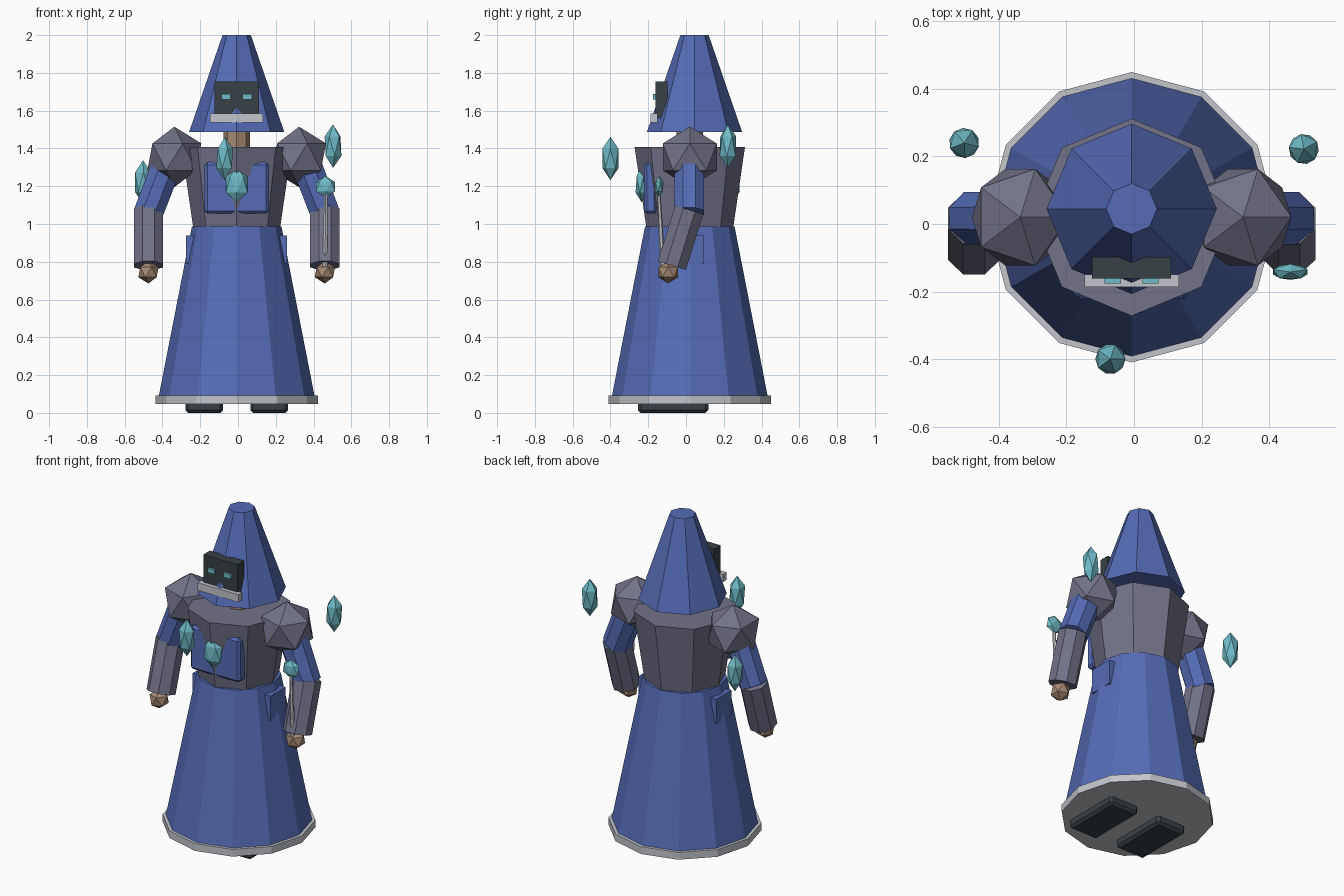
import bpy, bmesh, math
from mathutils import Vector, Matrix

if "Cube" in bpy.data.objects:
    bpy.data.objects.remove(bpy.data.objects["Cube"])

CX, CY = -0.007, 0.02   # body axis


def material(name, rgb):
    m = bpy.data.materials.new(name)
    m.diffuse_color = (*rgb, 1)
    m.use_nodes = True
    m.node_tree.nodes["Principled BSDF"].inputs["Base Color"].default_value = m.diffuse_color
    return m


BLUE = material("robe_blue", (0.09, 0.15, 0.47))
IRON = material("iron_grey", (0.17, 0.17, 0.25))
SILVER = material("silver", (0.55, 0.56, 0.60))
SKIN = material("skin", (0.38, 0.25, 0.17))
GEM = material("crystal_cyan", (0.16, 0.50, 0.58))
DARK = material("charcoal", (0.04, 0.053, 0.06))


def finish(name, bm, mat):
    me = bpy.data.meshes.new(name)
    bm.to_mesh(me)
    bm.free()
    ob = bpy.data.objects.new(name, me)
    bpy.context.collection.objects.link(ob)
    me.materials.append(mat)
    return ob


def tube(name, a, b, r1, r2, sides, mat, turn=0.0):
    """Capped cone from point a to point b."""
    a, b = Vector(a), Vector(b)
    d = b - a
    rot = Vector((0, 0, 1)).rotation_difference(d).to_matrix().to_4x4()
    bm = bmesh.new()
    bmesh.ops.create_cone(bm, cap_ends=True, segments=sides, radius1=r1, radius2=r2, depth=d.length,
                          matrix=Matrix.Translation((a + b) / 2) @ rot @ Matrix.Rotation(turn, 4, 'Z'))
    return finish(name, bm, mat)


def box(name, lo, hi, mat, bevel=0.0):
    lo, hi = Vector(lo), Vector(hi)
    bm = bmesh.new()
    bmesh.ops.create_cube(bm, size=1, matrix=Matrix.Translation((lo + hi) / 2) @ Matrix.Diagonal((*(hi - lo), 1)))
    if bevel:
        bmesh.ops.bevel(bm, geom=bm.edges[:], offset=bevel, segments=1, affect='EDGES')
    return finish(name, bm, mat)


def ico(name, center, size, mat, turn=0.0):
    bm = bmesh.new()
    bmesh.ops.create_icosphere(bm, subdivisions=1, radius=1,
                               matrix=Matrix.Translation(center) @ Matrix.Diagonal((*size, 1))
                               @ Matrix.Rotation(turn, 4, 'Z'))
    return finish(name, bm, mat)


# Robe, torso, neck and hood along the body axis
tube("hem_trim", (CX, CY, 0.048), (CX, CY, 0.093), 0.43, 0.43, 12, SILVER)
tube("robe_skirt", (CX, CY, 0.09), (CX, CY, 0.987), 0.412, 0.237, 12, BLUE)
tube("torso", (CX, CY, 0.96), (CX, CY, 1.407), 0.227, 0.292, 8, IRON)
tube("neck", (CX, CY, 1.38), (CX, CY, 1.52), 0.07, 0.07, 8, SKIN)
tube("pointed_hood", (CX, 0.045, 1.487), (CX, 0.045, 2.0), 0.252, 0.075, 8, BLUE)

# Face mask with beard bar and glowing eyes
box("face_mask", (CX - 0.117, -0.162, 1.56), (CX + 0.117, -0.098, 1.755), DARK)
box("beard_bar", (CX - 0.14, -0.187, 1.538), (CX + 0.14, -0.15, 1.585), SILVER)

# Chest plate and its gem
box("chest_plate", (CX - 0.17, -0.222, 1.055), (CX + 0.17, -0.155, 1.327), BLUE, 0.015)
ico("chest_gem", (CX, -0.235, 1.21), (0.066, 0.036, 0.095), GEM, math.radians(90))

# Paired parts
for side, s in (("left", -1), ("right", 1)):
    def X(v):
        return CX + s * v
    ico(side + "_pauldron", (X(0.33), CY, 1.355), (0.16, 0.168, 0.16), IRON)
    tube(side + "_upper_arm", (X(0.36), 0.017, 1.34), (X(0.467), 0.017, 1.06), 0.086, 0.084, 8, BLUE, math.pi / 8)
    tube(side + "_forearm", (X(0.467), 0.017, 1.075), (X(0.467), -0.075, 0.78), 0.084, 0.084, 8, IRON, math.pi / 8)
    ico(side + "_hand", (X(0.467), -0.094, 0.745), (0.06, 0.06, 0.06), SKIN)
    box(side + "_shoe", (X(0.172) - 0.1, -0.254, 0.0), (X(0.172) + 0.1, 0.118, 0.075), DARK, 0.015)
    box(side + "_pouch", (X(0.225) - 0.042, -0.055, 0.79), (X(0.225) + 0.042, 0.095, 0.94), BLUE)
    box(side + "_eye", (X(0.056) - 0.024, -0.176, 1.66), (X(0.056) + 0.024, -0.158, 1.687), GEM)

# Wand held in the right hand
tube("wand_shaft", (0.46, -0.122, 0.76), (0.465, -0.146, 1.19), 0.015, 0.009, 6, SILVER)
ico("wand_gem", (0.463, -0.142, 1.197), (0.06, 0.026, 0.057), GEM, math.radians(90))

# Floating crystals
for i, c in enumerate([(-0.07, -0.40, 1.347), (0.503, 0.222, 1.412), (-0.503, 0.24, 1.222)]):
    ico("floating_crystal_%d" % (i + 1), c, (0.05, 0.05, 0.115), GEM, 0.5 * i)
